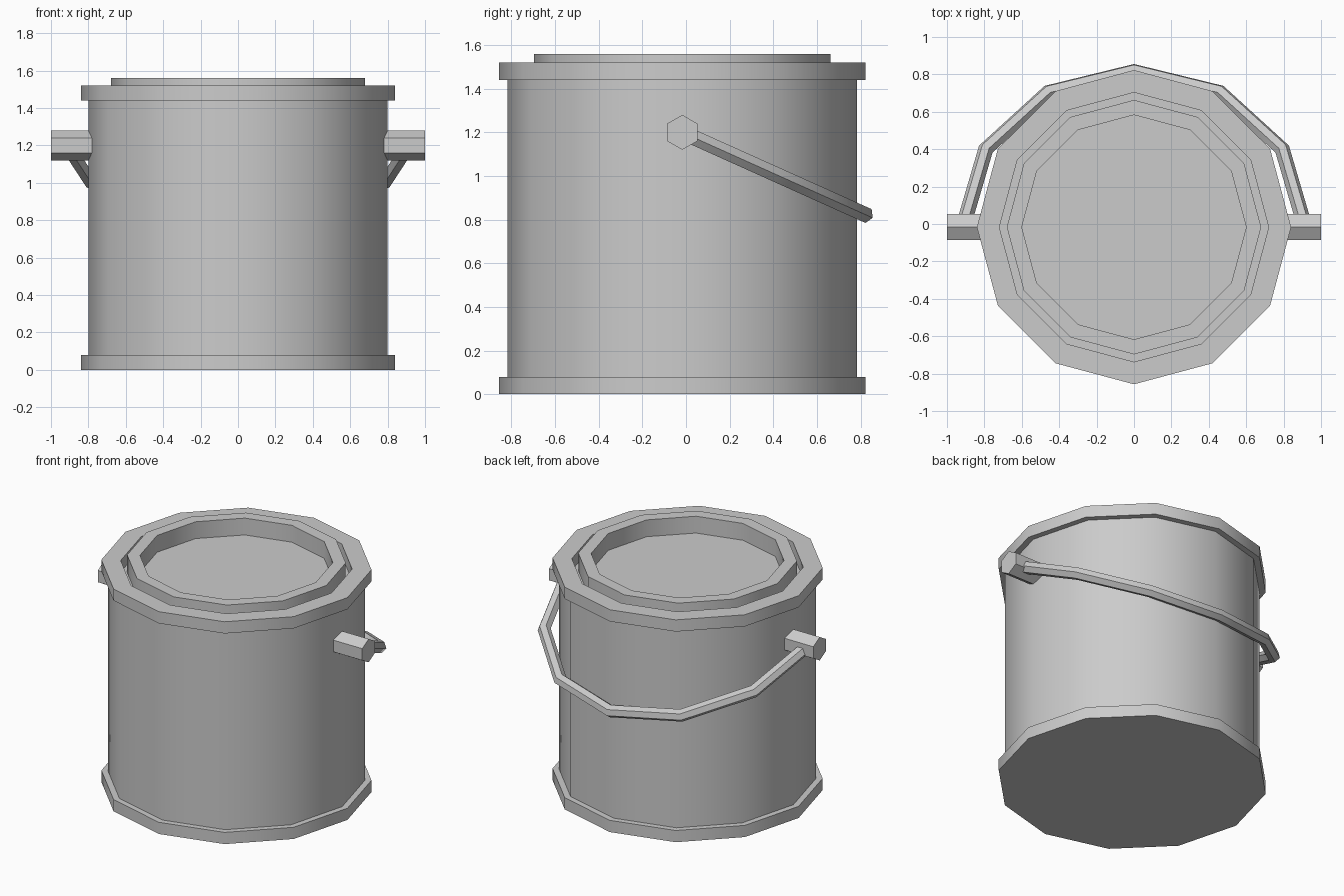
import bpy, bmesh
from math import sin, cos, radians, pi
from mathutils import Vector, Matrix

if "Cube" in bpy.data.objects:
    bpy.data.objects.remove(bpy.data.objects["Cube"])

CY = -0.017   # axis of the can, shifted forward to balance the handle


def finish(name, bm):
    bmesh.ops.recalc_face_normals(bm, faces=bm.faces)
    mesh = bpy.data.meshes.new(name)
    bm.to_mesh(mesh)
    bm.free()
    ob = bpy.data.objects.new(name, mesh)
    bpy.context.collection.objects.link(ob)
    bpy.ops.object.select_all(action='DESELECT')
    bpy.context.view_layer.objects.active = ob
    ob.select_set(True)
    bpy.ops.object.shade_smooth_by_angle(angle=radians(40))
    return ob


def loft(bm, rings):
    """Bridge successive rings and cap both ends."""
    loops = [[bm.verts.new(p) for p in ring] for ring in rings]
    for a, b in zip(loops, loops[1:]):
        n = len(a)
        for i in range(n):
            j = (i + 1) % n
            bm.faces.new((a[i], a[j], b[j], b[i]))
    bm.faces.new(loops[0][::-1])
    bm.faces.new(loops[-1])


def lathe(name, profile, sides=12):
    bm = bmesh.new()
    loft(bm, [[(r * cos(2 * pi * i / sides), CY + r * sin(2 * pi * i / sides), z)
               for i in range(sides)] for r, z in profile])
    return finish(name, bm)


# Can with base rim, top rim and the lid seat
lathe("can_body", [(.84, 0), (.84, .08), (.80, .08), (.80, 1.44), (.84, 1.44),
                   (.84, 1.52), (.72, 1.52), (.72, 1.44)])

# Recessed lid with raised ring
lathe("lid", [(.68, 1.44), (.68, 1.56), (.60, 1.56), (.60, 1.445)])

# Hexagonal handle pegs on both sides
for side, label in ((-1, "left"), (1, "right")):
    bm = bmesh.new()
    loft(bm, [[(side * x, CY + .08 * sin(i * pi / 3), 1.20 + .08 * cos(i * pi / 3))
               for i in range(6)] for x in (.77, 1.0)])
    finish(label + "_peg", bm)

# Hanging wire handle: half a 12-gon, tilted down behind the can
tilt = Matrix.Translation((0, CY, 1.20)) @ Matrix.Rotation(radians(-24.2), 4, 'X')
R, r = 0.915, 0.04
bm = bmesh.new()
rings = []
for k in range(7):
    a = k * pi / 6
    out = Vector((cos(a), sin(a), 0))
    rings.append([tilt @ (out * (R + r * cos(i * pi / 3) / cos(pi / 12))
                          + Vector((0, 0, r * sin(i * pi / 3)))) for i in range(6)])
loft(bm, rings)
finish("handle", bm)
